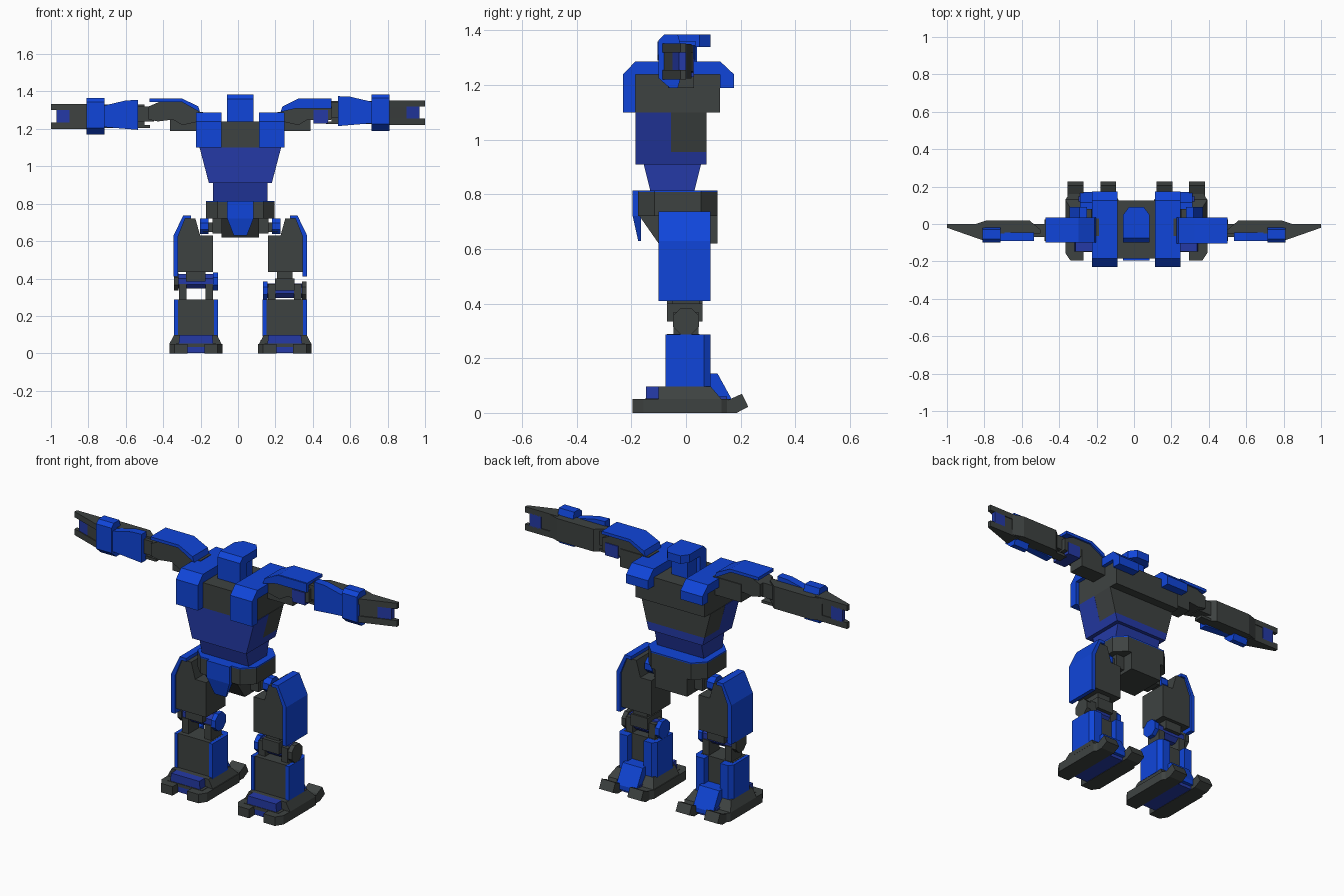
import bpy
import bmesh
from math import sin, cos, pi


def material(name, color):
    mat = bpy.data.materials.new(name)
    mat.use_nodes = True
    mat.diffuse_color = color
    mat.node_tree.nodes["Principled BSDF"].inputs["Base Color"].default_value = color
    return mat


default_cube = bpy.data.objects.get("Cube")
if default_cube:
    bpy.data.objects.remove(default_cube)

BLUE = material("bright blue", (.005, .06, .7, 1))
INDIGO = material("deep indigo", (.018, .042, .38, 1))
GREY = material("charcoal grey", (.048, .055, .053, 1))


class Frame:
    """Maps sideways distance from a centre line to world x, with a height shift."""

    def __init__(self, prefix="", centre=.0125, side=1, lift=0):
        self.prefix, self.centre, self.side, self.lift = prefix, centre, side, lift

    def place(self, x, y, z):
        return (self.centre + self.side * x, y, z + self.lift)


BODY = Frame()


def loft(name, mat, frame, bottom, top):
    """Solid between two matching rings of points."""
    bm = bmesh.new()
    low = [bm.verts.new(frame.place(*p)) for p in bottom]
    high = [bm.verts.new(frame.place(*p)) for p in top]
    bm.faces.new(low)
    bm.faces.new(high)
    for i in range(len(low)):
        j = (i + 1) % len(low)
        bm.faces.new((low[i], low[j], high[j], high[i]))
    bmesh.ops.recalc_face_normals(bm, faces=bm.faces)
    mesh = bpy.data.meshes.new(frame.prefix + name)
    bm.to_mesh(mesh)
    bm.free()
    mesh.materials.append(mat)
    obj = bpy.data.objects.new(frame.prefix + name, mesh)
    bpy.context.collection.objects.link(obj)
    return obj


def prism(name, mat, frame, axis, outline, start, end):
    """Extrude a flat outline along one axis."""
    def ring(d):
        if axis == "x":
            return [(d, a, b) for a, b in outline]
        if axis == "y":
            return [(a, d, b) for a, b in outline]
        return [(a, b, d) for a, b in outline]
    return loft(name, mat, frame, ring(start), ring(end))


def rect(x, y):
    return [(x[0], y[0]), (x[1], y[0]), (x[1], y[1]), (x[0], y[1])]


def box(name, mat, frame, x, y, z):
    return prism(name, mat, frame, "z", rect(x, y), *z)


def taper(name, mat, frame, low, high):
    """Box whose end rectangles differ; each end is (x range, y range, z)."""
    rings = [[(a, b, z) for a, b in rect(x, y)] for x, y, z in (low, high)]
    return loft(name, mat, frame, *rings)


def octagon(y, z, radius):
    angles = [pi / 8 + k * pi / 4 for k in range(8)]
    return [(y + radius * cos(a), z + radius * sin(a)) for a in angles]


def clipped(x, y, cut):
    """Rectangle with clipped corners."""
    (a, b), (c, d) = x, y
    return [(a + cut, c), (b - cut, c), (b, c + cut), (b, d - cut),
            (b - cut, d), (a + cut, d), (a, d - cut), (a, c + cut)]


def build_torso():
    f = BODY
    box("chest", GREY, f, (-.215, .215), (-.185, .125), (1.1, 1.24))
    taper("belly_front", INDIGO, f, ((-.168, .168), (-.185, -.055), .91),
          ((-.218, .218), (-.185, -.055), 1.1))
    taper("belly_back", GREY, f, ((-.18, .18), (-.055, .075), .955),
          ((-.217, .217), (-.055, .075), 1.1))
    taper("belly_rim", INDIGO, f, ((-.168, .168), (-.055, .075), .91),
          ((-.18, .18), (-.055, .075), .955))
    taper("waist", INDIGO, f, ((-.145, .145), (-.13, .03), .81),
          ((-.145, .145), (-.155, .055), .91))
    # Pelvis with its blue deck and pointed front plate
    hips = clipped((-.183, .183), (-.175, .115), .06)
    prism("pelvis", GREY, f, "z", hips, .72, .808)
    prism("pelvis_deck", BLUE, f, "z", hips, .808, .815)
    prism("pelvis_keel", GREY, f, "x",
          [(-.17, .72), (.115, .72), (.115, .62), (-.1, .62)], -.1, .1)
    box("front_plate", BLUE, f, (-.07, .07), (-.195, -.172), (.72, .815))
    taper("front_plate_point", BLUE, f, ((-.035, .035), (-.175, -.165), .63),
          ((-.07, .07), (-.195, -.165), .72))
    box("hip_axle", GREY, f, (-.2, .2), (-.03, .03), (.65, .7))
    # Head with an overhanging crown at the back
    box("head", BLUE, f, (-.05, .05), (-.08, .04), (1.23, 1.345))
    prism("face_plate", BLUE, f, "x", [(-.1, 1.2), (-.1, 1.36), (-.075, 1.385),
          (-.04, 1.385), (-.04, 1.2)], -.07, .07)
    prism("crown", BLUE, f, "z", [(-.07, -.06), (.07, -.06), (.07, .05),
          (.04, .09), (-.04, .09), (-.07, .05)], 1.34, 1.385)


def build_shoulder(f):
    # Strap-shaped pad over the chest
    prism("shoulder_pad", BLUE, f, "x", [
        (-.23, 1.1), (-.23, 1.24), (-.185, 1.287), (.125, 1.287), (.175, 1.24),
        (.175, 1.19), (.125, 1.19), (.125, 1.238), (-.185, 1.238), (-.185, 1.1)],
        .1, .237)
    box("shoulder_joint", GREY, f, (.2, .375), (-.065, .03), (1.19, 1.29))
    # Upper arm and its cap
    prism("upper_arm", GREY, f, "y", [
        (.22, 1.24), (.22, 1.3), (.31, 1.35), (.42, 1.35), (.49, 1.32),
        (.49, 1.25), (.44, 1.24), (.36, 1.25), (.31, 1.22)], -.09, .025)
    prism("upper_arm_cap", BLUE, f, "y", [
        (.215, 1.29), (.225, 1.32), (.31, 1.362), (.487, 1.362), (.487, 1.345),
        (.315, 1.345), (.235, 1.3)], -.1, .035)
    if f.side > 0:
        prism("upper_arm_lip", BLUE, f, "y", [
            (.215, 1.29), (.225, 1.32), (.31, 1.36), (.487, 1.36),
            (.487, 1.31), (.3, 1.31)], -.105, -.085)
        box("elbow_guard", INDIGO, f, (.39, .47), (-.095, .03), (1.23, 1.3))


def build_forearm(f):
    box("elbow", GREY, f, (.45, .56), (-.07, .0), (1.26, 1.34))
    box("elbow_fork", GREY, f, (.47, .56), (-.055, .0), (1.225, 1.24))
    # Dark core with a blue front shell
    prism("forearm", GREY, f, "z", [(.5, -.03), (.56, .02), (.785, .02),
          (.845, .0), (.845, -.05), (.5, -.05)], 1.225, 1.35)
    shell = [(.535, 1.215), (.535, 1.375), (.6, 1.372), (.715, 1.345),
             (.715, 1.23)]
    prism("forearm_shell", BLUE, f, "y", shell, -.09, -.045)
    # Bracer clamps round the front, top and bottom of the wrist
    prism("bracer", BLUE, f, "x", [
        (-.06, 1.19), (-.1, 1.225), (-.1, 1.365), (-.08, 1.385), (-.03, 1.385),
        (-.02, 1.35), (-.06, 1.34), (-.06, 1.235), (-.02, 1.225), (-.03, 1.19)],
        .715, .81)
    # Wedge hand with two finger blocks and a palm
    hand = [(.8, -.09), (1, -.02), (1, .0), (.8, .0)]
    prism("upper_finger", GREY, f, "z", hand, 1.32, 1.352)
    prism("lower_finger", GREY, f, "z", hand, 1.22, 1.255)
    prism("hand_core", GREY, f, "z", [(.8, -.085), (.91, -.045), (.91, -.005),
          (.8, -.005)], 1.25, 1.33)
    prism("palm", INDIGO, f, "z", [(.9, -.05), (.97, -.025), (.97, .0),
          (.9, .0)], 1.25, 1.325)


def build_leg(f):
    # Thigh
    prism("thigh", GREY, f, "y", [
        (.147, .435), (.333, .435), (.333, .63), (.295, .72), (.24, .72),
        (.215, .63), (.147, .63)], -.09, .08)
    prism("thigh_armour", BLUE, f, "y", [
        (.333, .41), (.357, .41), (.357, .63), (.305, .738), (.265, .738),
        (.265, .72), (.295, .72), (.333, .625)], -.1, .09)
    box("hip_block", GREY, f, (.09, .15), (-.05, .05), (.64, .72))
    prism("hip_knob", BLUE, f, "x", octagon(.0, .68, .045), .17, .215)
    # Shin with wrapped side plates
    box("shin", GREY, f, (.14, .337), (-.07, .05), (.09, .288))
    middle = .2375
    for label, way in (("outer", 1), ("inner", -1)):
        plate = [(.097, -.075), (.118, -.075), (.118, .065), (.1, .09),
                 (.05, .09), (.05, .05), (.097, .05)]
        prism(label + "_shin_plate", BLUE, f, "z",
              [(middle + way * u, v) for u, v in plate], .09, .287)
        inner, outer = sorted((middle + way * .05, middle + way * .09))
        box(label + "_knee_fork", GREY, f, (inner, outer), (-.045, .045), (.27, .37))
    # Foot with split toes and heel claws
    box("sole", INDIGO, f, (.17, .31), (-.145, .15), (.002, .06))
    taper("ankle", GREY, f, ((.1, .38), (-.1, .13), .05),
          ((.125, .355), (-.1, .09), .097))
    taper("instep", INDIGO, f, ((.145, .33), (-.147, -.095), .05),
          ((.15, .325), (-.147, -.095), .097))
    box("front_shoe", GREY, f, (.13, .345), (-.15, -.09), (.035, .052))
    prism("heel_guard", BLUE, f, "x", [(.05, .145), (.115, .145), (.17, .045),
          (.17, .02), (.05, .02)], .175, .3)
    for label, way in (("outer", 1), ("inner", -1)):
        runner = [(.045, -.195), (.115, -.195), (.142, -.155), (.142, .13),
                  (.115, .17), (.045, .17)]
        prism(label + "_foot", GREY, f, "z",
              [(middle + way * u, v) for u, v in runner], .0, .05)
        ends = sorted((middle + way * .045, middle + way * .13))
        prism(label + "_heel_claw", GREY, f, "x", [(.15, .0), (.185, .0),
              (.228, .022), (.205, .07), (.15, .045)], *ends)


def build_knee(f):
    box("knee_block", GREY, f, (.185, .29), (-.07, .06), (.335, .4))
    box("knee_link", GREY, f, (.195, .28), (-.05, .05), (.36, .45))
    prism("knee_axle", INDIGO, f, "x", octagon(.0, .335, .042), .14, .335)
    for label, start in (("inner", .12), ("outer", .33)):
        prism(label + "_knee_disc", GREY if label == "outer" else BLUE, f, "x",
              octagon(.0, .335, .052), start, start + .025)


build_torso()
for prefix, side in (("left_", 1), ("right_", -1)):
    body_half = Frame(prefix, BODY.centre, side)
    build_shoulder(body_half)
    build_leg(body_half)
    # The right arm hangs slightly lower and the right knee sits higher
    build_forearm(Frame(prefix, 0, side, 0 if side > 0 else -.02))
    build_knee(Frame(prefix, BODY.centre, side, 0 if side > 0 else .05))
